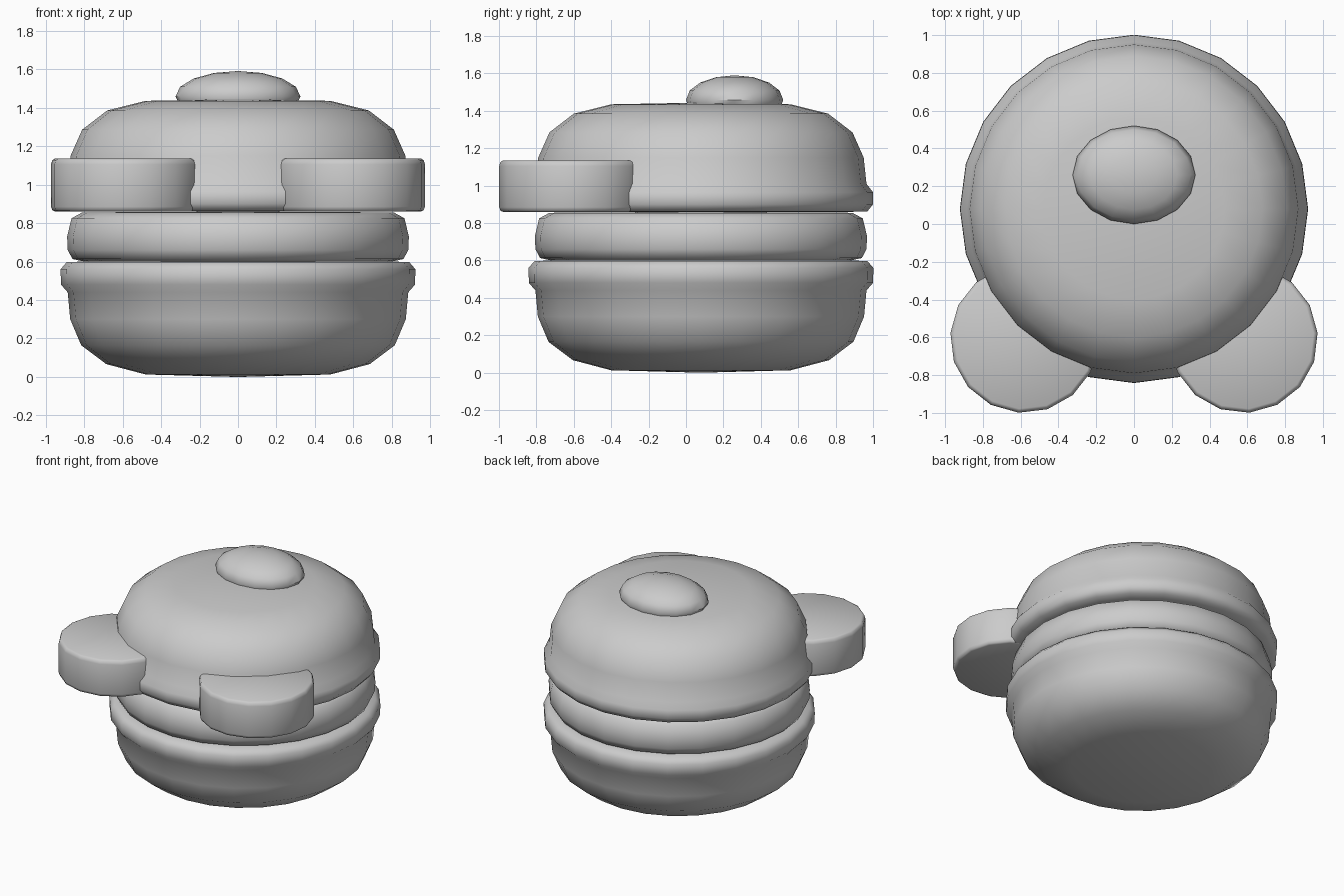
import bpy, bmesh, math

if "Cube" in bpy.data.objects:
    bpy.data.objects.remove(bpy.data.objects["Cube"])

CY = 0.08  # centre of the round stack along y


def finish(name, bm, loc, angle=50):
    bmesh.ops.recalc_face_normals(bm, faces=bm.faces)
    mesh = bpy.data.meshes.new(name)
    bm.to_mesh(mesh)
    bm.free()
    ob = bpy.data.objects.new(name, mesh)
    ob.location = loc
    bpy.context.collection.objects.link(ob)
    bpy.ops.object.select_all(action='DESELECT')
    ob.select_set(True)
    bpy.context.view_layer.objects.active = ob
    bpy.ops.object.shade_smooth_by_angle(angle=math.radians(angle))
    return ob


def lathe(name, profile, loc, sides, phase=0.0, sx=1.0, sy=1.0):
    """Revolve (radius, z) points; radius 0 makes a pole."""
    bm = bmesh.new()
    rings = []
    for r, z in profile:
        if r == 0:
            rings.append([bm.verts.new((0, 0, z))] * sides)
        else:
            rings.append([bm.verts.new((r * sx * math.cos(phase + math.tau * i / sides),
                                        r * sy * math.sin(phase + math.tau * i / sides), z))
                          for i in range(sides)])
    for a, b in zip(rings, rings[1:]):
        for i in range(sides):
            j = (i + 1) % sides
            bm.faces.new(list(dict.fromkeys((a[i], a[j], b[j], b[i]))))
    return finish(name, bm, loc)


# lower bun with a rolled rim
lathe("bottom_bun", [(0, 0), (0.48, 0.013), (0.685, 0.067), (0.815, 0.165), (0.872, 0.30),
                     (0.885, 0.44), (0.92, 0.48), (0.922, 0.56), (0.89, 0.597),
                     (0.80, 0.60), (0, 0.60)], (0, CY, 0), 24)

# filling
lathe("filling", [(0, 0.60), (0.80, 0.60), (0.86, 0.613), (0.885, 0.66), (0.888, 0.73),
                  (0.865, 0.825), (0.81, 0.855), (0, 0.86)], (0, CY, 0), 24)

# upper bun with a rolled rim
lathe("top_bun", [(0, 0.86), (0.80, 0.86), (0.89, 0.863), (0.92, 0.90), (0.92, 0.965),
                  (0.885, 1.01), (0.87, 1.15), (0.81, 1.285), (0.68, 1.385),
                  (0.48, 1.435), (0, 1.444)], (0, CY, 0), 24)

# knob on top
knob = [(math.sin(math.pi * k / 8), -0.132 * math.cos(math.pi * k / 8)) for k in range(1, 8)]
lathe("top_knob", [(0, -0.132)] + knob + [(0, 0.132)], (0, 0.26, 1.458), 16, 0, 0.325, 0.26)

# round lugs at the front, left and right
lug = [(0, 0.86), (0.372, 0.86), (0.386, 0.866), (0.393, 0.885),
       (0.393, 1.105), (0.386, 1.127), (0.372, 1.135), (0, 1.135)]
for side, name in ((-1, "front_lug_left"), (1, "front_lug_right")):
    phase = math.radians(175.6 if side < 0 else 4.4)
    lathe(name, lug, (side * 0.58, -0.607, 0), 16, phase)
